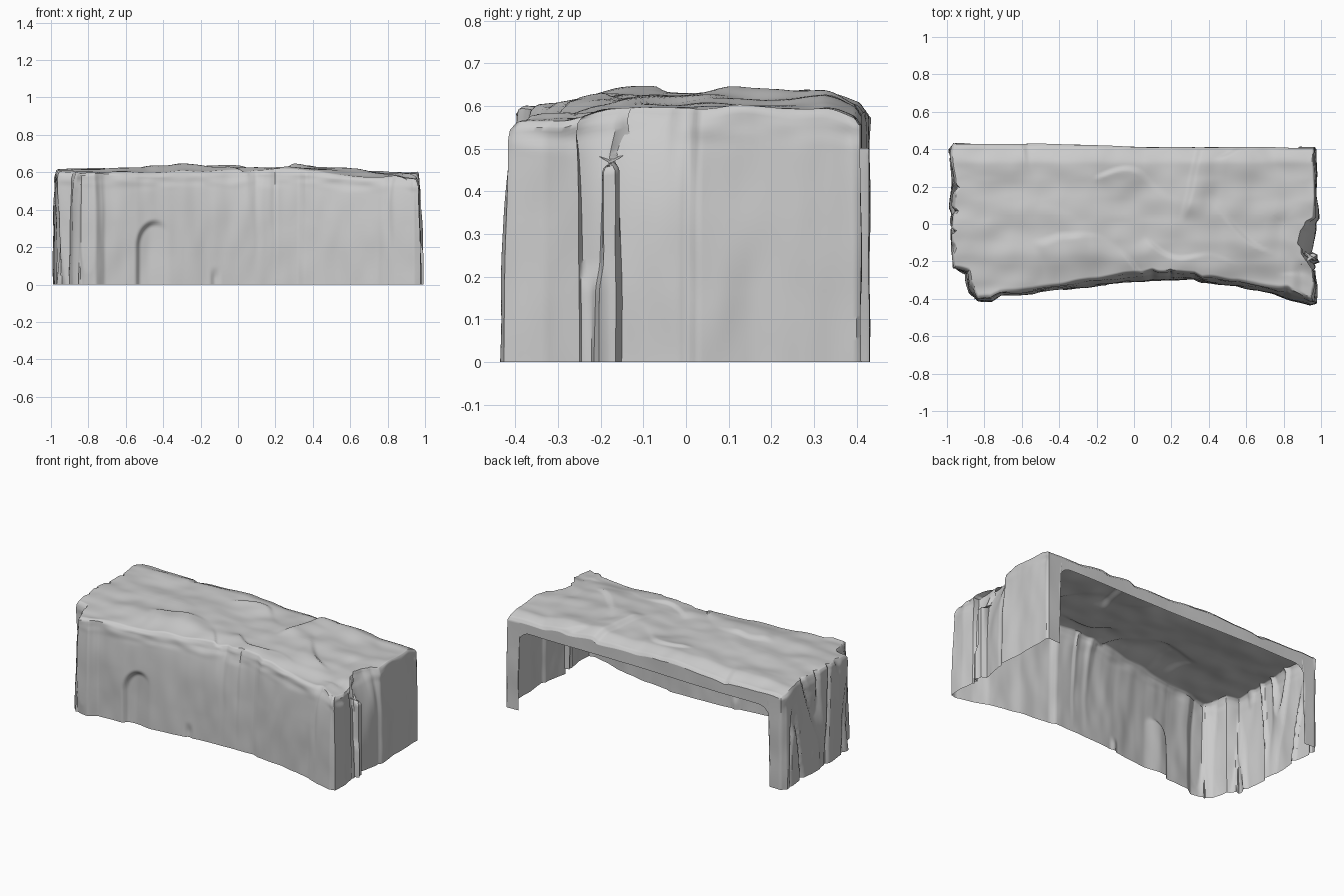
import bpy, bmesh, math
from mathutils import Vector, noise

if "Cube" in bpy.data.objects:
    bpy.data.objects.remove(bpy.data.objects["Cube"])

# Ground outline, back-left corner round the front to back-right: x, y, inward lean at the top
OUTLINE = [
    (-.965, .43, 0), (-.99, .40, .02), (-.975, .25, .01), (-.985, .08, .02), (-.98, -.08, .01),
    (-.97, -.24, .01), (-.90, -.265, .02), (-.885, -.37, .01), (-.86, -.415, .02),
    (-.76, -.42, .03), (-.71, -.385, .02), (-.54, -.375, .02), (-.35, -.35, .03),
    (-.1, -.32, .04), (.1, -.305, .05), (.32, -.295, .03), (.36, -.31, .02), (.55, -.335, .03),
    (.75, -.375, .03), (.84, -.41, .05), (.94, -.435, .025), (.975, -.425, .015),
    (.98, -.33, .01), (.97, -.25, .01), (.955, -.24, .04), (.95, -.205, .06),
    (.98, -.195, .10), (.98, -.165, .10), (.95, -.15, .08), (.97, -.05, .075),
    (.975, .0, .05), (.985, .03, .03), (.98, .15, .01), (.975, .40, .01), (.965, .41, 0)]
STEP, WALL_ROWS, TOP_RINGS = .01, 56, 34


def smooth(a, b, v):
    t = min(max((v - a) / (b - a), 0), 1)
    return t * t * (3 - 2 * t)


def n3(x, y, z, seed=0):
    return noise.noise(Vector((x + seed * 7.3, y - seed * 3.1, z + seed)))


def top_height(x, y):
    # Gently domed, layered rock surface
    z = .622 - .022 * x * x - .010 * x
    z -= .035 * smooth(.32, .43, y) + .022 * smooth(-.15, -.35, y)
    z += .014 * n3(x * 3, y * 4, 0, 1) + .010 * n3(x * 7, y * 9, 0, 2)
    # Shallow broken shelves, steep on one side only
    shelf = (y * 4 + x * 1.1 + 1.3 * n3(x * 2.5, y * 2.5, 0, 3)) % 1
    z += .014 * (shelf - smooth(.88, 1, shelf) * shelf) * smooth(-.1, .3, n3(x * 3, y * 3, 0, 9))
    # Diagonal ledge
    ridge = x - .31 - .25 * (y - .2) + .02 * n3(x * 5, y * 5, 0, 4)
    z += .018 * smooth(-.03, .01, ridge) * smooth(.16, .0, ridge) * smooth(0, .12, y)
    # Lower cap on the front-right pillar
    return z - .012 * smooth(.84, .9, x) * smooth(-.18, -.25, y)


def opening(x):
    # Lower edge of the back frame, with rounded upper corners
    d = .885 - abs(x)
    if d <= 0:
        return 0
    r = .08
    return .5 if d >= r else .5 - r + math.sqrt(max(0, r * r - (r - d) ** 2))


def resample(points, is_back):
    out = []
    for a, b in zip(points, points[1:]):
        n = max(1, round(math.dist(a[:2], b[:2]) / STEP))
        out += [(*(a[k] + (b[k] - a[k]) * i / n for k in range(3)), is_back) for i in range(n)]
    return out


ring = resample(OUTLINE, False)
back = [OUTLINE[-1], (.1, .412, 0), (-.3, .425, 0), OUTLINE[0]]
ring += resample(back, True)
N = len(ring)


def wall_point(i, t):
    x, y, lean, is_back = ring[i]
    a, b = ring[i - 3], ring[(i + 3) % N]
    out = Vector((b[1] - a[1], a[0] - b[0])).normalized()
    rim = top_height(x, y) - .014
    low = opening(x) if is_back else 0
    z = low + (rim - low) * t
    h = z / rim
    if is_back:
        d = .005 * n3(x * 5, 0, z * 5, 5)
    else:
        # Soft swelling, stronger grooves at the left end, broken layers near the rim
        end = smooth(-.7, -.85, x)
        d = .009 * n3(x * 7, y * 7, z * 2.5, 6) + .004 * n3(x * 14, y * 14, z * 6, 7)
        d -= end * .022 * max(0, 1 - 5 * abs(n3(x * 9, y * 9, z * 1.2, 11)))
        d += .012 * smooth(.86, .97, h) * n3(x * 7, y * 7, z * 20, 8)
        d -= lean * (smooth(.77, .86, h) if lean > .085 else h ** 4)
        # Arched hollow on the front, fading to the right
        if y < -.3:
            e = math.hypot((x + .44) / .095, max(0, z - .2) / .13)
            d -= .028 * smooth(1.15, .85, e) * smooth(-.36, -.48, x)
            # Small chip at the foot and shallow vertical folds
            d -= .012 * smooth(-.15, -.125, x) * smooth(-.09, -.12, x) * smooth(.1, .03, z)
            for fx, depth in ((.1, .008), (.2, .008), (.8, .01)):
                d -= depth * math.exp(-((x - fx - .02 * n3(z * 6, 0, 0, 10)) / .02) ** 2) * h
        # Rubble foot between the right-hand pillars
        if x > .9 and -.245 < y < -.19:
            d += .015 * smooth(.24, .16, z)
        # Vertical crease on the right side
        if x > .9:
            d -= .007 * math.exp(-((y - .005) / .014) ** 2)
    return Vector((max(-1, min(1, x + out.x * d)), y + out.y * d, z))


bm = bmesh.new()
rows = [[bm.verts.new(wall_point(i, r / WALL_ROWS)) for i in range(N)] for r in range(WALL_ROWS + 1)]

# Top: rings shrinking from the rim to a central spine
rim_points = [v.co.copy() for v in rows[-1]]
for r in range(1, TOP_RINGS + 1):
    s = 1 - (r / TOP_RINGS) ** 1.3
    row = []
    for p in rim_points:
        c = Vector((min(max(p.x, -.75), .75), .05))
        x, y = c.x + (p.x - c.x) * s, c.y + (p.y - c.y) * s
        blend = smooth(0, 3, r)
        row.append(bm.verts.new((x, y, p.z * (1 - blend) + top_height(x, y) * blend)))
    rows.append(row)

for lo, hi in zip(rows, rows[1:]):
    for i in range(N):
        j = (i + 1) % N
        bm.faces.new((lo[i], lo[j], hi[j], hi[i]))
bmesh.ops.remove_doubles(bm, verts=bm.verts, dist=.0008)
bmesh.ops.recalc_face_normals(bm, faces=bm.faces)
# The shell is open, so make sure its top faces up
if sum(f.normal.z * f.calc_area() for f in bm.faces) < 0:
    bmesh.ops.reverse_faces(bm, faces=bm.faces)

mesh = bpy.data.meshes.new("rock_shell")
bm.to_mesh(mesh)
bm.free()
rock = bpy.data.objects.new("rock_shell", mesh)
bpy.context.collection.objects.link(rock)
bpy.context.view_layer.objects.active = rock
rock.select_set(True)
bpy.ops.object.shade_smooth_by_angle(angle=math.radians(45))
